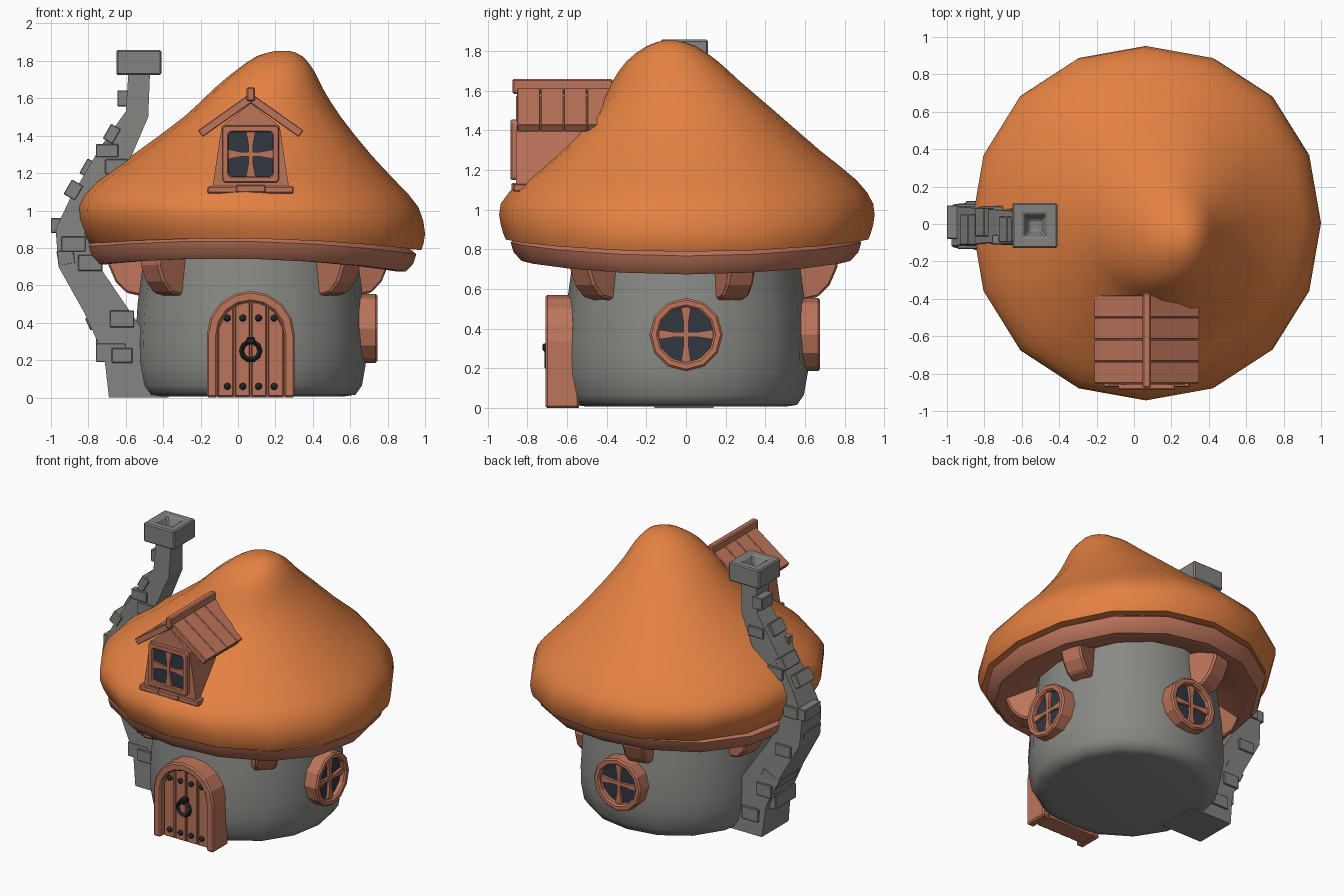
import bpy, bmesh, math
from mathutils import Matrix, Vector

if "Cube" in bpy.data.objects:
    bpy.data.objects.remove(bpy.data.objects["Cube"])

CX = 0.068


def material(name, rgb):
    m = bpy.data.materials.new(name)
    m.diffuse_color = (*rgb, 1)
    m.use_nodes = True
    m.node_tree.nodes["Principled BSDF"].inputs["Base Color"].default_value = m.diffuse_color
    return m


ORANGE = material("roof orange", (0.78, 0.22, 0.055))
WOOD = material("red brown wood", (0.51, 0.178, 0.106))
STONE = material("grey stone", (0.25, 0.25, 0.235))
BRICK = material("chimney grey", (0.225, 0.225, 0.215))
GLASS = material("dark glass", (0.032, 0.038, 0.055))
IRON = material("black iron", (0.015, 0.017, 0.022))


def finish(name, bm, mat, smooth=None, bevel=0):
    bmesh.ops.recalc_face_normals(bm, faces=bm.faces)
    me = bpy.data.meshes.new(name)
    bm.to_mesh(me)
    bm.free()
    me.materials.append(mat)
    if smooth:
        me.shade_smooth()
        me.set_sharp_from_angle(angle=math.radians(smooth))
    o = bpy.data.objects.new(name, me)
    bpy.context.collection.objects.link(o)
    if bevel:
        b = o.modifiers.new("bevel", 'BEVEL')
        b.width, b.segments, b.limit_method = bevel, 1, 'ANGLE'
    return o


def loft(name, rings, mat, caps=True, wrap=False, open_loop=False, smooth=None, bevel=0):
    """Skin a list of point rings; wrap joins last ring to first (tube frames)."""
    bm = bmesh.new()
    vs = [[bm.verts.new(p) for p in r] for r in rings]
    n = len(rings[0])
    for a, b in zip(vs, vs[1:] + ([vs[0]] if wrap else [])):
        for j in range(n - 1 if open_loop else n):
            k = (j + 1) % n
            bm.faces.new((a[j], a[k], b[k], b[j]))
    if open_loop:
        bm.faces.new([r[0] for r in vs])
        bm.faces.new([r[-1] for r in vs])
    elif caps and not wrap:
        bm.faces.new(vs[0])
        bm.faces.new(vs[-1])
    return finish(name, bm, mat, smooth, bevel)


def prism(name, pts, w0, w1, mat, M=Matrix(), bevel=0):
    """Extrude an outline (u, v) outward along local -y from w0 to w1."""
    return loft(name, [[M @ Vector((u, -w, v)) for u, v in pts] for w in (w0, w1)], mat, bevel=bevel)


def frame(name, outer, inner, w0, w1, mat, M=Matrix(), open_loop=False, bevel=0.008):
    rings = [[M @ Vector((u, -w, v)) for u, v in pts]
             for pts, w in ((outer, w0), (outer, w1), (inner, w1), (inner, w0))]
    return loft(name, rings, mat, wrap=True, open_loop=open_loop, bevel=bevel)


def rect(u0, u1, v0, v1):
    return [(u0, v0), (u1, v0), (u1, v1), (u0, v1)]


def facing(angle):
    return Matrix.Translation((CX, 0, 0)) @ Matrix.Rotation(math.radians(angle + 90), 4, 'Z')


def ellipse(x0, x1, y0, y1, z, sag=0.0, n=16):
    """Slightly squared ring whose height sags toward the sides."""
    out = []
    for i in range(n):
        c, s = math.cos(math.tau * i / n), math.sin(math.tau * i / n)
        dz = -sag * (0.045 * c * c + 0.017 * c)
        f = 1 + 0.07 * (c * s) ** 2
        out.append(((x0 + x1) / 2 + (x1 - x0) / 2 * c * f, (y0 + y1) / 2 + (y1 - y0) / 2 * s * f, z + dz))
    return out


def circle(r, z, sag=0.0):
    return ellipse(CX - r, CX + r, -r, r, z, sag)


def soften(rows):
    """Insert a curved in-between row after each row."""
    out = []
    for i in range(len(rows) - 1):
        a, b, c, d = rows[max(i - 1, 0)], rows[i], rows[i + 1], rows[min(i + 2, len(rows) - 1)]
        out += [b, tuple((9 * (q + r) - p - s) / 16 for p, q, r, s in zip(a, b, c, d))]
    return out + [rows[-1]]


def muntins(name, cu, cv, r, w0, w1, M=Matrix()):
    """Cross bars that flare toward their ends."""
    a, b = 0.012, 0.025
    bow = [(-r, -b), (-r * .4, -a), (r * .4, -a), (r, -b), (r, b), (r * .4, a), (-r * .4, a), (-r, b)]
    prism(name + "_bar_across", [(cu + u, cv + v) for u, v in bow], w0, w1, WOOD, M)
    prism(name + "_bar_upright", [(cu - v, cv + u) for u, v in bow], w0, w1 + 0.002, WOOD, M)


# Leaning mushroom roof: x and y extents of each ring, height, rim sag
UNDER = [(-.5, .63, -.55, .55, .9, 0), (-.77, .93, -.87, .87, .855, 1)]
ROOF = [(-.79, .98, -.91, .92, .85, 1),
        (-.845, 1.0, -.935, .945, .925, .8), (-.867, .965, -.935, .945, 1.03, .2),
        (-.775, .85, -.83, .86, 1.15, 0), (-.56, .71, -.65, .675, 1.30, 0),
        (-.29, .55, -.45, .445, 1.50, 0), (-.13, .455, -.37, .27, 1.65, 0),
        (-.01, .405, -.3, .16, 1.75, 0), (.1, .345, -.2, .05, 1.825, 0), (.2, .28, -.12, -.04, 1.853, 0)]
loft("roof", [ellipse(*r) for r in UNDER + soften(ROOF)], ORANGE, smooth=55)

# Wooden trim under the eaves
TRIM = [(.56, .87), (.85, .865), (.885, .835), (.87, .785), (.83, .742), (.78, .742), (.56, .83)]
loft("eaves_trim", [circle(r, z, 1.1) for r, z in TRIM], WOOD, wrap=True, smooth=40)

# Round stone wall
WALL = [(.5, .006), (.56, .015), (.595, .065), (.615, .18), (.617, .3), (.605, .5), (.578, .7), (.56, .9)]
loft("wall", [circle(r, z) for r, z in WALL], STONE, smooth=60)

# Brackets holding the eaves
for i, a in enumerate((-135, -45, 22, 103, 166)):
    M = Matrix.Translation((CX, 0, 0)) @ Matrix.Rotation(math.radians(a), 4, 'Z')
    prism(f"bracket_{i + 1}", [(.54, .56), (.60, .545), (.67, .56), (.73, .62), (.77, .71), (.77, .79), (.54, .82)],
          -.072, .072, WOOD, M, bevel=.012)

# Round windows on the right and back
for label, a in (("right", 0), ("back", 90)):
    M = facing(a)
    ring = lambda r: [(r * math.cos(math.tau * i / 12), .37 + r * math.sin(math.tau * i / 12))
                      for i in range(12)]
    frame(label + "_window_frame", ring(.185), ring(.14), .56, .677, WOOD, M, bevel=.01)
    prism(label + "_window_glass", ring(.147), .60, .637, GLASS, M)
    muntins(label + "_window", 0, .37, .139, .63, .655, M)

# Arched door: frame, planks, studs and ring handle
D = facing(-90)


def arch(r):
    return [(-r, 0)] + [(-r * math.cos(math.pi * i / 8), .335 + r * math.sin(math.pi * i / 8)) for i in range(9)] + [(r, 0)]


frame("door_frame", arch(.235), arch(.178), .54, .71, WOOD, D, open_loop=True, bevel=.01)
prism("door_backing", arch(.18), .54, .66, WOOD, D)
for k in range(4):
    u0, u1 = -.178 + .089 * k + .004, -.178 + .089 * (k + 1) - .004
    top = [(u, .335 + math.sqrt(max(0, .178 ** 2 - u * u))) for u in (u1, (u0 + u1) / 2, u0)]
    prism(f"door_plank_{k + 1}", [(u0, .005), (u1, .005)] + top, .64, .675, WOOD, D, bevel=.005)
bm = bmesh.new()
for u in (-.125, -.042, .042, .125):
    for z in (.06, .425):
        bmesh.ops.create_icosphere(bm, subdivisions=2, radius=.019,
                                   matrix=Matrix.Translation((CX + u, -.678, z)))
finish("door_studs", bm, IRON, smooth=60)


def small_ring(r, w):
    return [(CX + r * math.cos(math.tau * i / 10), w, .25 + r * math.sin(math.tau * i / 10)) for i in range(10)]


loft("door_ring", [small_ring(.062, -.70), small_ring(.05, -.715), small_ring(.036, -.70),
                   small_ring(.05, -.685)], IRON, wrap=True)
prism("door_ring_mount", rect(-.022, .022, .285, .325), .67, .725, IRON, D, bevel=.008)

# Dormer: tapered body, window, sill, plank roof and ridge
DM = Matrix.Translation((CX, 0, 0))
prism("dormer_body", [(-.205, 1.12), (.205, 1.12), (.155, 1.45), (0, 1.575), (-.155, 1.45)], .35, .857, WOOD, DM)
c = .012


def chamfered(h, z0, z1):
    return [(-h, z0 + c), (-h + c, z0), (h - c, z0), (h, z0 + c), (h, z1 - c), (h - c, z1), (-h + c, z1), (-h, z1 - c)]


frame("dormer_window_frame", chamfered(.152, 1.15, 1.455), chamfered(.118, 1.182, 1.42), .84, .885, WOOD, DM, bevel=.006)
prism("dormer_glass", rect(-.125, .125, 1.17, 1.43), .84, .86, GLASS, DM)
muntins("dormer_window", 0, 1.301, .118, .85, .875, DM)
prism("dormer_sill", rect(-.23, .23, 1.092, 1.13), .78, .872, WOOD, DM, bevel=.006)
prism("dormer_sill_block", rect(-.08, .08, 1.096, 1.136), .8, .88, WOOD, DM, bevel=.006)
edges = (.38, .5, .617, .735, .853)
for s, label in ((-1, "left"), (1, "right")):
    for k in range(4):
        prism(f"dormer_{label}_plank_{k + 1}",
              [(0, 1.628), (s * .282, 1.428), (s * .257, 1.393), (0, 1.574)],
              edges[k] + .001, edges[k + 1] - .001, WOOD, DM, bevel=.004)
prism("dormer_ridge", rect(-.022, .022, 1.585, 1.66), .37, .875, WOOD, DM, bevel=.007)

# Crooked chimney: left and right point of each section
CH = [(-.69, 0, -.37, 0), (-.715, .22, -.43, .25), (-.82, .45, -.55, .42), (-.96, .70, -.72, .67),
      (-.975, .90, -.82, .88), (-.90, 1.06, -.77, 1.03), (-.735, 1.34, -.57, 1.29),
      (-.60, 1.53, -.48, 1.50), (-.585, 1.75, -.47, 1.75)]


def depth(z):
    return .15 - .049 * z


sections = []
for lx, lz, rx, rz in CH:
    d = depth((lz + rz) / 2)
    sections.append([(lx, -d - .01, lz), (rx, -d - .01, rz), (rx, d - .01, rz), (lx, d - .01, lz)])
loft("chimney", sections, BRICK)


def square(h, z):
    return [(-.53 + a * h, -.008 + b * h, z) for a, b in ((-1, -1), (1, -1), (1, 1), (-1, 1))]


loft("chimney_cap", [square(.12, 1.725), square(.12, 1.858), square(.062, 1.858), square(.03, 1.79)],
     BRICK, bevel=.008)

# Protruding bricks: x, z, width, height, tilt, side (-1 front, 1 back, 0 outer edge)
BRICKS = [(-.62, .42, .13, .09, 0, -1), (-.62, .225, .11, .08, 0, -1), (-.79, .72, .13, .085, 0, -1),
          (-.88, .82, .13, .08, 0, -1), (-.65, 1.235, .12, .08, 0, -1), (-.70, 1.32, .12, .07, 0, -1),
          (-.70, .33, .12, .09, 0, 1), (-.60, .14, .13, .09, 0, 1), (-.84, .64, .12, .08, 0, 1),
          (-.89, .92, .11, .08, 0, 1), (-.76, 1.16, .12, .08, 0, 1), (-.60, 1.40, .12, .07, 0, 1),
          (-.68, .24, .16, .1, 0, 0), (-.74, .42, .14, .07, -25, 0), (-.92, .75, .09, .08, -10, 0),
          (-.955, .92, .09, .08, 0, 0), (-.88, 1.11, .07, .09, 30, 0), (-.80, 1.225, .06, .09, 30, 0),
          (-.675, 1.41, .06, .09, 30, 0), (-.605, 1.6, .08, .085, 0, 0)]
bm = bmesh.new()
for i, (x, z, w, h, tilt, side) in enumerate(BRICKS):
    d = depth(z)
    y, dy = (side * (d - .012) - .01, .05) if side else ((.02 if i % 2 else -.02) - .01, d * 1.7)
    bmesh.ops.create_cube(bm, size=1, matrix=Matrix.Translation((x, y, z))
                          @ Matrix.Rotation(math.radians(tilt), 4, 'Y') @ Matrix.Diagonal((w, dy, h, 1)))
finish("chimney_bricks", bm, BRICK, bevel=.004)
